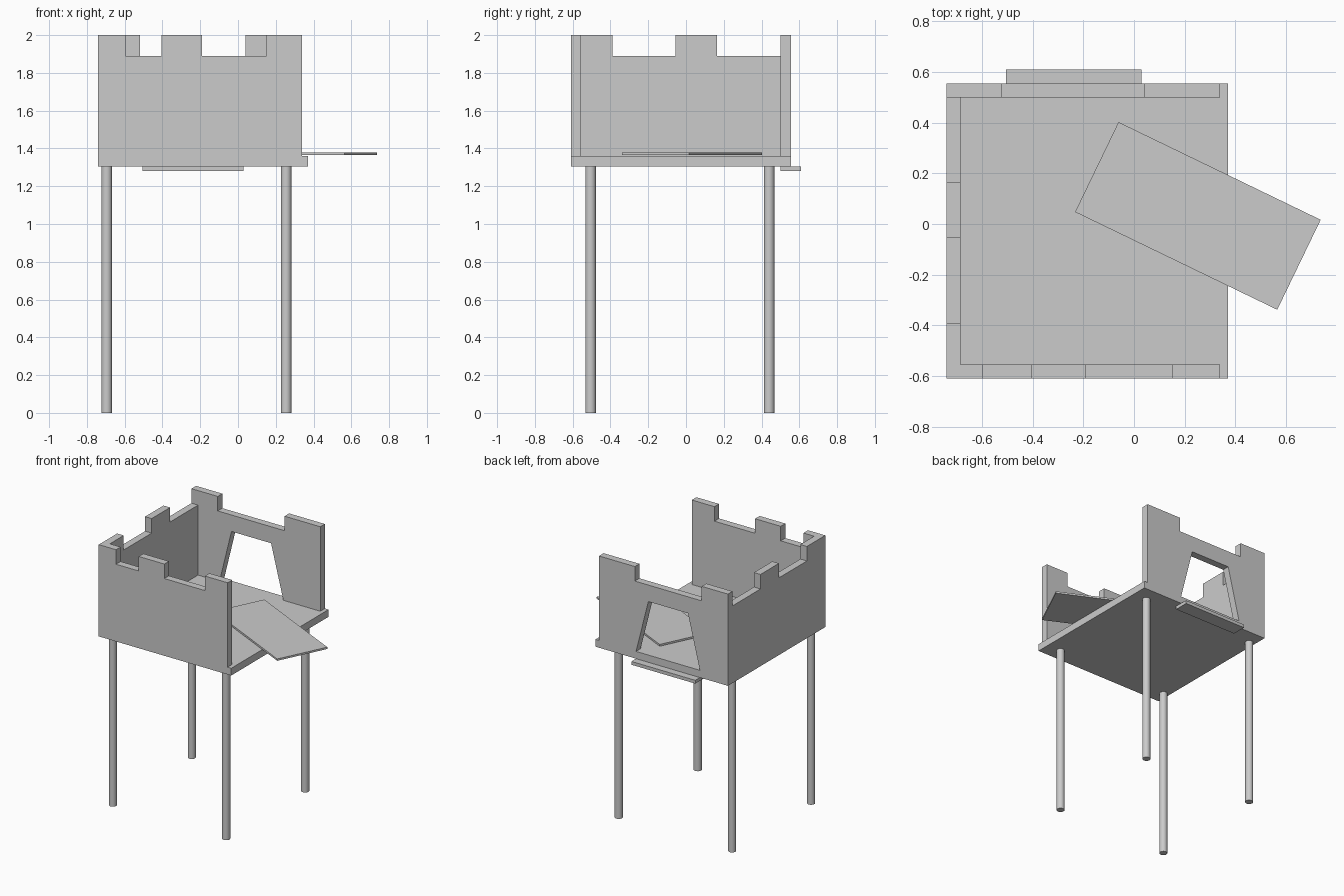
import bpy, bmesh, math
from mathutils import Matrix

if "Cube" in bpy.data.objects:
    bpy.data.objects.remove(bpy.data.objects["Cube"])

FLOOR, NOTCH, TOP = 1.36, 1.89, 2.0


def finish(name, bm):
    bmesh.ops.recalc_face_normals(bm, faces=bm.faces)
    mesh = bpy.data.meshes.new(name)
    bm.to_mesh(mesh)
    bm.free()
    obj = bpy.data.objects.new(name, mesh)
    bpy.context.collection.objects.link(obj)
    return obj


def box(name, x0, x1, y0, y1, z0, z1):
    bm = bmesh.new()
    bmesh.ops.create_cube(bm, size=1)
    bm.transform(Matrix.Translation(((x0 + x1) / 2, (y0 + y1) / 2, (z0 + z1) / 2))
                 @ Matrix.Diagonal((x1 - x0, y1 - y0, z1 - z0, 1)))
    return finish(name, bm)


def wall(name, start, end, notches, near, far, axis, opening=()):
    """Battlement outline along x or y, extruded from near to far on the other axis."""
    outline = [(start, FLOOR), *opening, (end, FLOOR)]
    if not (notches and notches[-1][1] == end):
        outline.append((end, TOP))
    for a, b in reversed(notches):
        outline += [(b, NOTCH)] if b == end else [(b, TOP), (b, NOTCH)]
        outline += [(a, NOTCH), (a, TOP)]
    outline.append((start, TOP))
    place = (lambda u, d, z: (u, d, z)) if axis == 'x' else (lambda u, d, z: (d, u, z))
    bm = bmesh.new()
    face = bm.faces.new([bm.verts.new(place(u, near, z)) for u, z in outline])
    ext = bmesh.ops.extrude_face_region(bm, geom=[face])
    moved = [v for v in ext['geom'] if isinstance(v, bmesh.types.BMVert)]
    bmesh.ops.translate(bm, verts=moved, vec=place(0, far - near, 0))
    return finish(name, bm)


# Platform and the doorstep under the back opening
box("platform", -0.74, 0.37, -0.61, 0.555, 1.305, FLOOR)
box("doorstep", -0.505, 0.03, 0.5, 0.61, 1.28, 1.305)

# Battlement walls
wall("left_wall", -0.61, 0.5, [(-0.39, -0.055), (0.165, 0.5)], -0.74, -0.685, 'y')
wall("front_wall", -0.685, 0.34, [(-0.595, -0.405), (-0.19, 0.15)], -0.61, -0.555, 'x')
wall("back_wall", -0.74, 0.34, [(-0.52, 0.04)], 0.5, 0.555, 'x',
     opening=[(-0.505, FLOOR), (-0.405, 1.765), (-0.073, 1.765), (0.03, FLOOR)])

# Corner merlon return on the front wall
box("corner_merlon", -0.685, -0.595, -0.61, -0.555, NOTCH, TOP)

# Loose plank lying across the open side
plank = box("plank", -0.443, 0.443, -0.197, 0.197, 0, 0.014)
plank.location = (0.252, 0.032, 1.365)
plank.rotation_euler.z = math.radians(-25.8)

# Four round legs
for side, x in (("left", -0.695), ("right", 0.255)):
    for end, y in (("front", -0.505), ("back", 0.44)):
        bpy.ops.mesh.primitive_cylinder_add(vertices=32, radius=0.028, depth=1.305,
                                            location=(x, y, 1.305 / 2))
        bpy.context.object.name = f"{end}_{side}_leg"
        bpy.ops.object.shade_smooth_by_angle()

# The front wall profile already includes its corner merlon
bpy.data.objects.remove(bpy.data.objects["corner_merlon"])
